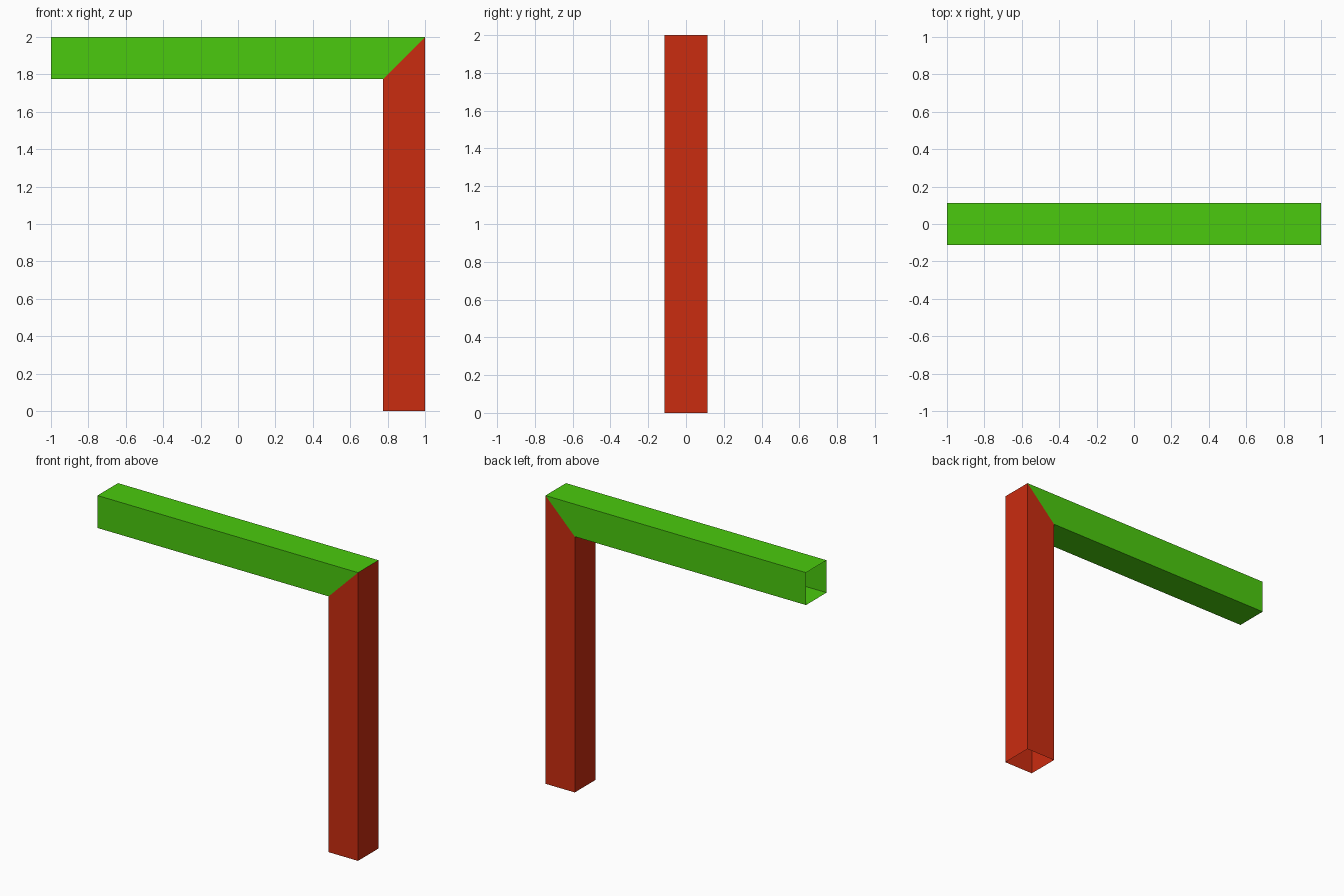
import bpy, bmesh

if "Cube" in bpy.data.objects:
    bpy.data.objects.remove(bpy.data.objects["Cube"])

W = 0.225          # square tube width
H = W / 2


def material(name, rgb):
    m = bpy.data.materials.new(name)
    m.diffuse_color = (*rgb, 1.0)
    m.use_nodes = True
    m.node_tree.nodes["Principled BSDF"].inputs["Base Color"].default_value = m.diffuse_color
    return m


def tube(name, start, end, mat):
    """Open square tube between two edges; each end is ((x, z) outer, (x, z) inner)."""
    bm = bmesh.new()
    rings = []
    for outer, inner in (start, end):
        pts = ((outer, -H), (outer, H), (inner, H), (inner, -H))
        rings.append([bm.verts.new((p[0], y, p[1])) for p, y in pts])
    a, b = rings
    for i in range(4):
        j = (i + 1) % 4
        bm.faces.new((a[i], a[j], b[j], b[i]))
    # make the walls face outward from the tube centre
    bm.normal_update()
    centre = sum((v.co for v in bm.verts), a[0].co * 0) / 8
    for f in bm.faces:
        if f.normal.dot(f.calc_center_median() - centre) < 0:
            f.normal_flip()
    me = bpy.data.meshes.new(name)
    bm.to_mesh(me)
    bm.free()
    me.materials.append(mat)
    ob = bpy.data.objects.new(name, me)
    bpy.context.collection.objects.link(ob)
    return ob


green = material("green", (0.069, 0.591, 0.0044))
red = material("red", (0.591, 0.025, 0.0052))

# Shared 45 degree mitre at the corner
mitre = ((1, 2), (1 - W, 2 - W))

# Horizontal beam, open at the left end
tube("top_beam", ((-1, 2), (-1, 2 - W)), mitre, green)
# Upright post, open at the bottom
tube("post", ((1, 0), (1 - W, 0)), mitre, red)
